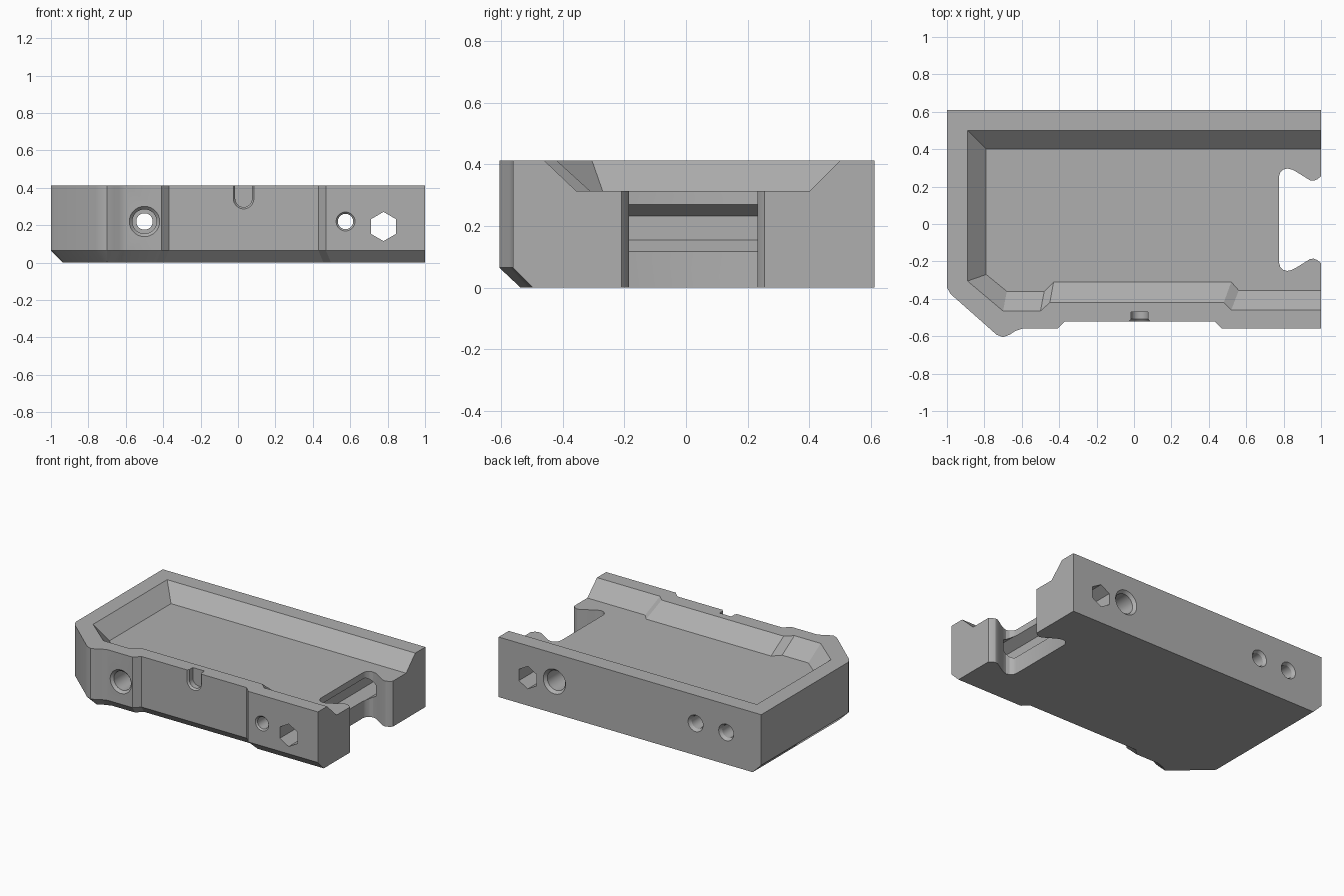
import bpy, bmesh, math
from mathutils import Vector

cube = bpy.data.objects.get("Cube")
if cube:
    bpy.data.objects.remove(cube, do_unlink=True)

grey = bpy.data.materials.new("plain grey")
grey.use_nodes = True
GREY = (0.43, 0.43, 0.43, 1)
grey.diffuse_color = GREY
grey.node_tree.nodes["Principled BSDF"].inputs["Base Color"].default_value = GREY


def loft(name, rings):
    """Closed solid through rings with equal point counts."""
    bm = bmesh.new()
    rows = [[bm.verts.new(p) for p in ring] for ring in rings]
    for a, b in zip(rows, rows[1:]):
        for i in range(len(a)):
            j = (i + 1) % len(a)
            bm.faces.new((a[i], a[j], b[j], b[i]))
    bm.faces.new(rows[0])
    bm.faces.new(rows[-1])
    bmesh.ops.recalc_face_normals(bm, faces=bm.faces)
    mesh = bpy.data.meshes.new(name)
    bm.to_mesh(mesh)
    bm.free()
    mesh.materials.append(grey)
    obj = bpy.data.objects.new(name, mesh)
    bpy.context.collection.objects.link(obj)
    return obj


def level(points, z):
    return [(x, y, z) for x, y in points]


def inset(points, amount):
    """Mitre inset of a counter-clockwise outline, leaving back and right edges."""
    pts = [Vector(p) for p in points]
    n = len(pts)
    lines = []
    for i in range(n):
        d = (pts[(i + 1) % n] - pts[i]).normalized()
        normal = Vector((-d.y, d.x))
        keep = normal.y < -0.9 or (normal.x < -0.9)
        lines.append((normal, normal.dot(pts[i]) + (0 if keep else amount)))
    out = []
    for i in range(n):
        (n1, c1), (n2, c2) = lines[i - 1], lines[i]
        det = n1.x * n2.y - n1.y * n2.x
        out.append(((c1 * n2.y - c2 * n1.y) / det, (n1.x * c2 - n2.x * c1) / det))
    return out


def bore(name, x, z, steps, sides=40):
    """Stepped round cutter along y, from (y, radius) pairs."""
    turn = [2 * math.pi * (i + 0.5) / sides for i in range(sides)]
    return loft(name, [[(x + r * math.sin(a), y, z + r * math.cos(a)) for a in turn]
                       for y, r in steps])


# Block with chamfered lower front and left edges
outline = [(-1, 0.61), (-1, -0.34), (-0.98, -0.375), (-0.765, -0.565),
           (-0.735, -0.592), (-0.70, -0.605), (-0.665, -0.592), (-0.635, -0.572),
           (-0.60, -0.56), (-0.41, -0.56), (-0.37, -0.52), (0.43, -0.52),
           (0.47, -0.56), (1, -0.56), (1, 0.61)]
body = loft("tray_block", [level(inset(outline, 0.065), 0), level(outline, 0.065),
                           level(outline, 0.413)])

# Sloped recess, open at the right end
rim = [(-0.89, 0.50), (-0.89, -0.305), (-0.70, -0.465), (-0.50, -0.465),
       (-0.45, -0.42), (0.48, -0.42), (0.52, -0.46), (1.1, -0.46), (1.1, 0.50)]
floor = [(-0.79, 0.40), (-0.79, -0.27), (-0.68, -0.36), (-0.48, -0.36),
         (-0.43, -0.31), (0.52, -0.31), (0.56, -0.355), (1.1, -0.355), (1.1, 0.40)]
cutters = [loft("recess_cutter", [level(floor, 0.313), level(rim, 0.413), level(rim, 0.5)])]

# Dovetail notch, mirrored about its middle line
half = [(1.1, 0.245), (1.0, 0.232), (0.98, 0.216), (0.96, 0.208), (0.94, 0.211),
        (0.87, 0.255), (0.845, 0.268), (0.82, 0.274), (0.798, 0.268),
        (0.782, 0.252), (0.775, 0.23)]
notch = [(x, 0.023 + y) for x, y in half] + [(x, 0.023 - y) for x, y in reversed(half)]
cutters.append(loft("notch_cutter", [level(notch, -0.1), level(notch, 0.6)]))

# Hexagonal passage through front and back
hexagon = [(0.778 + 0.078 * math.sin(i * math.pi / 3), 0.193 + 0.078 * math.cos(i * math.pi / 3))
           for i in range(6)]
cutters.append(loft("hex_cutter", [[(x, y, z) for x, z in hexagon] for y in (-0.8, 0.8)]))

# Stepped screw holes
cutters += [
    bore("left_bore", 0.575, 0.22, [(-0.58, 0.07), (-0.55, 0.041), (0.3, 0.041),
                                    (0.3, 0.068), (0.59, 0.068), (0.63, 0.102)]),
    bore("right_bore", -0.5, 0.22, [(-0.58, 0.1), (-0.543, 0.065), (-0.2, 0.065),
                                    (-0.2, 0.044), (0.59, 0.044), (0.63, 0.07)]),
    bore("blind_bore", -0.733, 0.22, [(0.2, 0.044), (0.59, 0.044), (0.63, 0.07)]),
]


# Round-bottomed slot in the front rim, with a flared mouth
def slot_ring(y, r):
    arc = [math.pi * i / 16 for i in range(17)]
    ring = [(0.03 - r * math.cos(a), y, 0.342 - r * math.sin(a)) for a in arc]
    return [(0.03 - r, y, 0.5)] + ring + [(0.03 + r, y, 0.5)]


cutters.append(loft("slot_cutter", [slot_ring(-0.54, 0.07), slot_ring(-0.507, 0.045),
                                    slot_ring(-0.47, 0.045)]))

# Carve the block
bpy.context.view_layer.objects.active = body
for cutter in cutters:
    cutter.hide_render = True
    mod = body.modifiers.new(cutter.name, "BOOLEAN")
    mod.operation = "DIFFERENCE"
    mod.solver = "EXACT"
    mod.object = cutter
    bpy.ops.object.modifier_apply(modifier=mod.name)
for cutter in cutters:
    bpy.data.objects.remove(cutter, do_unlink=True)

bpy.ops.object.select_all(action="DESELECT")
body.select_set(True)
bpy.ops.object.shade_smooth_by_angle(angle=math.radians(28))
